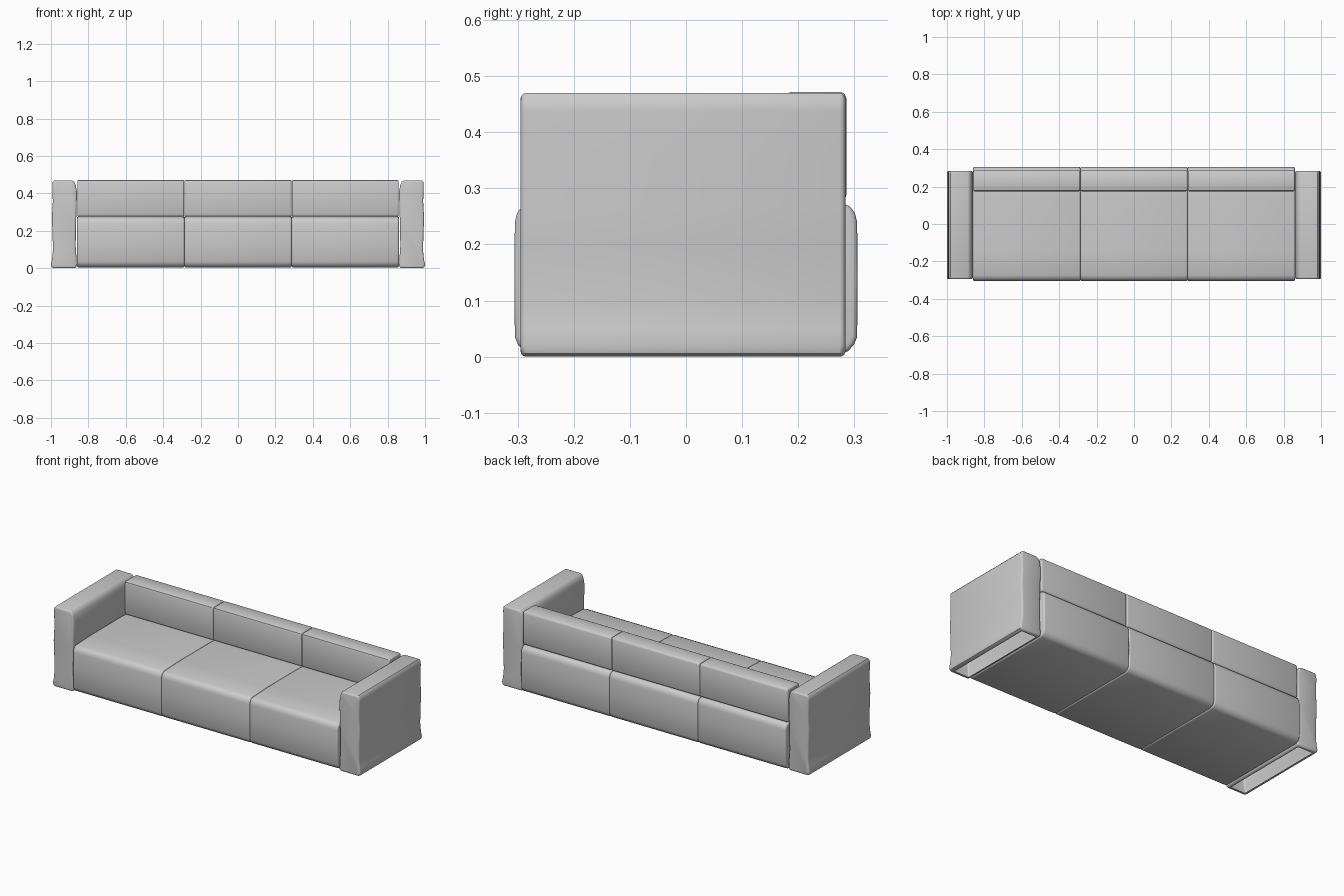
import bpy, bmesh
from mathutils import Vector

if "Cube" in bpy.data.objects:
    bpy.data.objects.remove(bpy.data.objects["Cube"])


def prism(name, profile, place, lo, hi, bevel, open_bottom=False):
    """Extrude a closed profile from lo to hi and round both end caps."""
    bm = bmesh.new()
    a = [bm.verts.new(place(p, q, lo)) for p, q in profile]
    b = [bm.verts.new(place(p, q, hi)) for p, q in profile]
    n = len(profile)
    caps = [bm.faces.new(a), bm.faces.new(b)]
    for i in range(n):
        j = (i + 1) % n
        bm.faces.new((a[i], a[j], b[j], b[i]))
    bmesh.ops.recalc_face_normals(bm, faces=bm.faces)
    rim = list({e for f in caps for e in f.edges})
    bmesh.ops.bevel(bm, geom=rim, offset=bevel, segments=3, profile=0.5,
                    affect='EDGES')
    if open_bottom:
        # hollow underside with a narrow rim
        bm.normal_update()
        under = max((f for f in bm.faces if f.normal.z < -0.95),
                    key=lambda f: f.calc_area())
        bmesh.ops.inset_region(bm, faces=[under], thickness=0.013)
        bmesh.ops.delete(bm, geom=[under], context='FACES')
    me = bpy.data.meshes.new(name)
    bm.to_mesh(me)
    bm.free()
    ob = bpy.data.objects.new(name, me)
    bpy.context.collection.objects.link(ob)
    bpy.ops.object.select_all(action='DESELECT')
    bpy.context.view_layer.objects.active = ob
    ob.select_set(True)
    bpy.ops.object.shade_smooth_by_angle(angle=0.75)
    return ob


def along_x(y, z, x):
    return Vector((x, y, z))


# Side profile (y, z) of the seat blocks: soft, bulging front and back
half = [(0.275, 0.004), (0.289, 0.010), (0.299, 0.021), (0.305, 0.035),
        (0.306, 0.14), (0.305, 0.24), (0.301, 0.256), (0.292, 0.268),
        (0.275, 0.275), (0.15, 0.280)]
seat_profile = half + [(-y, z) for y, z in reversed(half)]

# Side profile (y, z) of the back cushions
back_profile = [(0.185, 0.276), (0.277, 0.276), (0.283, 0.280), (0.286, 0.288),
                (0.286, 0.46), (0.283, 0.468), (0.276, 0.472),
                (0.187, 0.472), (0.178, 0.468), (0.175, 0.459),
                (0.175, 0.288), (0.178, 0.280)]

W = 0.5735
for i, side in enumerate(("left", "middle", "right")):
    x0 = (i - 1.5) * W
    prism("seat_" + side, seat_profile, along_x, x0, x0 + W, 0.009)
    prism("back_cushion_" + side, back_profile, along_x,
          x0 + 0.001, x0 + W - 0.001, 0.008)

# Front profile (x, z) of an armrest: slightly wavy upholstery
arm_profile = [(0.872, 0.002), (0.985, 0.002), (0.996, 0.008), (1.0, 0.022),
               (0.994, 0.05), (0.989, 0.10), (0.992, 0.20), (0.995, 0.27),
               (0.990, 0.36), (0.993, 0.44), (0.991, 0.462), (0.982, 0.472),
               (0.890, 0.472), (0.876, 0.466), (0.867, 0.445),
               (0.861, 0.41), (0.863, 0.33), (0.866, 0.24), (0.868, 0.12),
               (0.863, 0.05), (0.862, 0.02), (0.865, 0.008)]
for s, side in ((-1, "left"), (1, "right")):
    prism("armrest_" + side, arm_profile,
          lambda x, z, y, s=s: Vector((s * x, y, z - 0.002)),
          -0.295, 0.284, 0.010, open_bottom=True)
